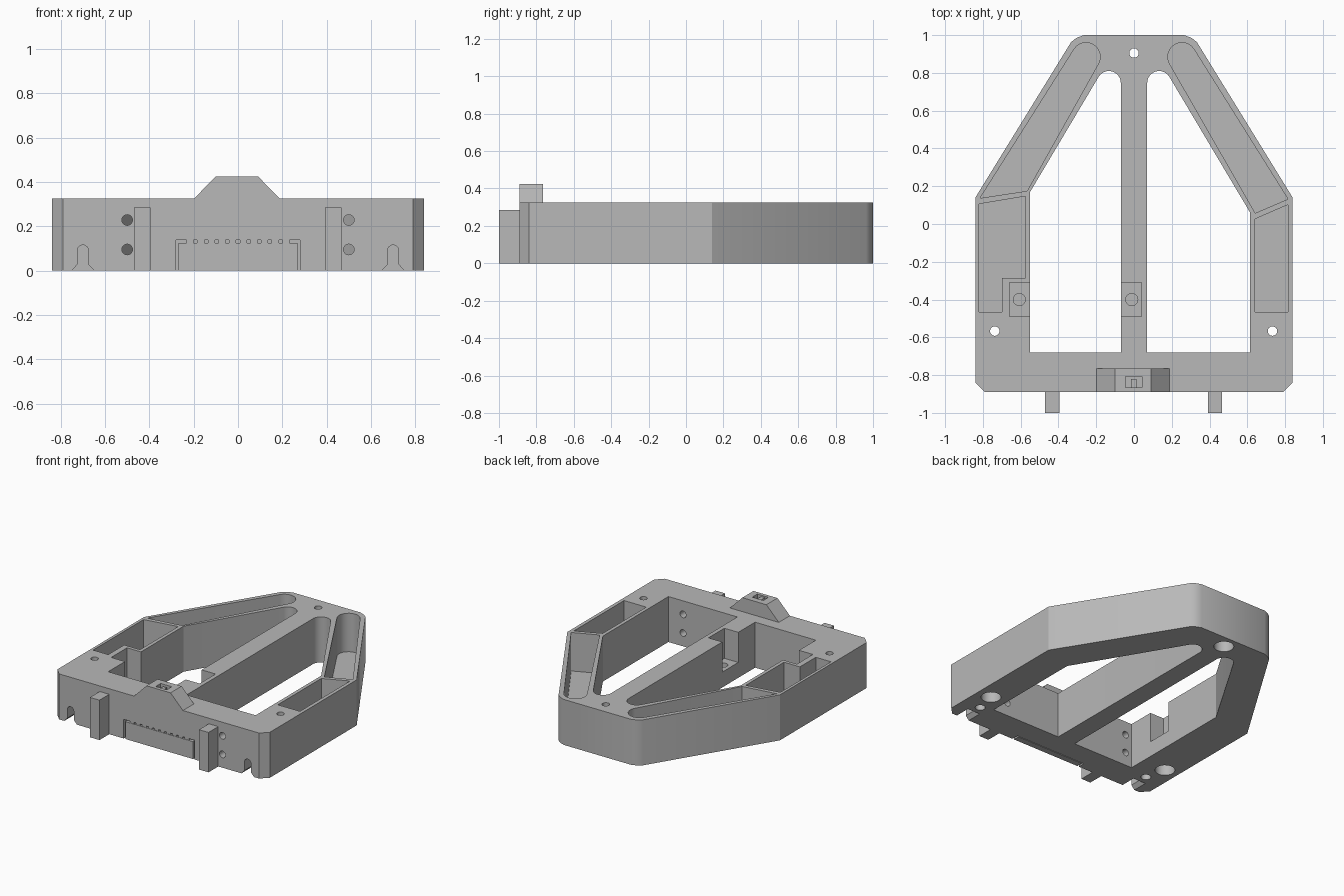
import bpy
import math
from mathutils import Vector

cube = bpy.data.objects.get("Cube")
if cube:
    bpy.data.objects.remove(cube, do_unlink=True)

grey = bpy.data.materials.new("plain_grey")
grey.use_nodes = True
grey.diffuse_color = (0.48, 0.48, 0.48, 1)
grey.node_tree.nodes["Principled BSDF"].inputs["Base Color"].default_value = grey.diffuse_color

H = 0.325        # body height
FLOOR = 0.05     # pocket floor
FRONT = -0.89    # front wall


def arc(cx, cy, r, start, end, n=12):
    """Points on a circular arc, angles in degrees."""
    angles = [math.radians(start + (end - start) * i / n) for i in range(n + 1)]
    return [(cx + r * math.cos(a), cy + r * math.sin(a)) for a in angles]


def circle(cx, cy, r, n=24):
    return arc(cx, cy, r, 0, 360, n)[:-1]


def rect(x0, y0, x1, y1):
    return [(x0, y0), (x1, y0), (x1, y1), (x0, y1)]


def flip(pts):
    return [(-x, y) for x, y in pts]


def prism(name, pts, lo, hi, axis="z"):
    """Extrude an outline along z (points are x, y) or along y (points are x, z)."""
    def place(p, d):
        return Vector((p[0], p[1], d)) if axis == "z" else Vector((p[0], d, p[1]))
    area = sum(a[0] * b[1] - b[0] * a[1] for a, b in zip(pts, pts[1:] + pts[:1]))
    if (area < 0) != (axis == "y"):
        pts = pts[::-1]
    n = len(pts)
    verts = [place(p, lo) for p in pts] + [place(p, hi) for p in pts]
    faces = [tuple(reversed(range(n))), tuple(range(n, 2 * n))]
    faces += [(i, (i + 1) % n, n + (i + 1) % n, n + i) for i in range(n)]
    mesh = bpy.data.meshes.new(name)
    mesh.from_pydata(verts, [], faces)
    mesh.materials.append(grey)
    obj = bpy.data.objects.new(name, mesh)
    bpy.context.scene.collection.objects.link(obj)
    return obj


def cut(target, pts, lo, hi, axis="z"):
    """Subtract a prism from the target, then discard the cutter."""
    cutter = prism("cutter", pts, lo, hi, axis)
    cutter.hide_render = True
    mod = target.modifiers.new("cut", "BOOLEAN")
    mod.operation = "DIFFERENCE"
    mod.solver = "EXACT"
    mod.object = cutter
    graph = bpy.context.evaluated_depsgraph_get()
    graph.update()
    mesh = bpy.data.meshes.new_from_object(target.evaluated_get(graph))
    target.modifiers.clear()
    target.data = mesh
    bpy.data.objects.remove(cutter, do_unlink=True)


# Main body outline
half = [(0.79, FRONT), (0.84, -0.84), (0.84, 0.14),
        (0.333, 0.963), (0.305, 0.985), (0.265, 1.0)]
body = prism("frame_body", half + flip(half)[::-1], 0, H)

# Two large openings either side of the centre bar
tip = arc(0.133, 0.747, 0.063, 180, 31)
cut(body, [(0.615, -0.68), (0.07, -0.68)] + tip + [(0.615, 0.06)], -0.1, 0.5)
cut(body, flip([(0.55, -0.68), (0.07, -0.68)] + tip + [(0.55, 0.17)]), -0.1, 0.5)

# Blind pockets in the slanted arms
end = arc(0.254, 0.885, 0.075, 211, 31)
cut(body, [(0.815, 0.132), (0.642, 0.058)] + end, FLOOR, 0.5)
cut(body, flip([(0.815, 0.137), (0.566, 0.175)] + end), FLOOR, 0.5)

# Blind pockets in the straight legs
cut(body, [(0.64, -0.465), (0.815, -0.465), (0.815, 0.102), (0.64, 0.026)], FLOOR, 0.5)
cut(body, [(-0.82, -0.465), (-0.7, -0.465), (-0.7, -0.285), (-0.575, -0.285),
           (-0.575, 0.147), (-0.82, 0.106)], FLOOR, 0.5)

# Stepped seats with small blind holes, beside the right-hand opening
for x0, x1, hole in ((-0.66, -0.54, -0.607), (-0.08, 0.04, -0.012)):
    cut(body, rect(x0, -0.49, x1, -0.31), 0.11, 0.5)
    cut(body, circle(hole, -0.4, 0.032), 0.04, 0.2)

# Screw holes with counterbores underneath
for x, y in ((-0.737, -0.567), (0.733, -0.567), (0, 0.905)):
    cut(body, circle(x, y, 0.025), -0.1, 0.5)
    cut(body, circle(x, y, 0.065), -0.1, 0.12)

for side in (-1, 1):
    # Flared cable notches in the front edge
    notch = [(-0.05, 0), (-0.05, -0.05), (0.05, -0.05), (0.05, 0), (0.025, 0.027)]
    notch += arc(0, 0.09, 0.025, 0, 180) + [(-0.025, 0.027)]
    cut(body, [(0.7 * side + x, z) for x, z in notch], -1.2, -0.78, "y")
    cut(body, circle(0.7 * side, -0.715, 0.033), -0.1, 0.08)
    # Pairs of bores through the front wall
    for z in (0.095, 0.228):
        cut(body, circle(0.5 * side, z, 0.024), -1.2, -0.6, "y")

# Recess for the front panel
cut(body, rect(-0.28, -0.1, 0.28, 0.137), -1.2, -0.84, "y")

# Front panel with a row of small teeth along the top
prism("front_panel", rect(-0.268, 0, 0.268, 0.124), FRONT, -0.845, "y")
for i in range(10):
    x = -0.216 + 0.048 * i
    prism("panel_tooth", rect(x - 0.016, 0.124, x + 0.016, 0.137), FRONT + 0.003, -0.845, "y")

# Front tabs
prism("left_tab", rect(0.392, 0, 0.467, 0.285), -1.0, FRONT, "y")
prism("right_tab", rect(-0.47, 0, -0.395, 0.285), -1.0, FRONT, "y")

# Raised wedge block with a slotted socket
block = prism("top_block", [(-0.198, H), (0.188, H), (0.09, 0.425), (-0.1, 0.425)],
              FRONT, -0.765, "y")
cut(block, rect(-0.045, -0.865, 0.042, -0.808), 0.375, 0.5)
prism("socket_post", rect(-0.017, -0.865, 0.012, -0.82), 0.375, 0.415)

# Smooth the round walls and keep edges crisp
bpy.ops.object.select_all(action="DESELECT")
for obj in (body, block):
    obj.select_set(True)
bpy.context.view_layer.objects.active = body
bpy.ops.object.shade_smooth_by_angle(angle=math.radians(25))
